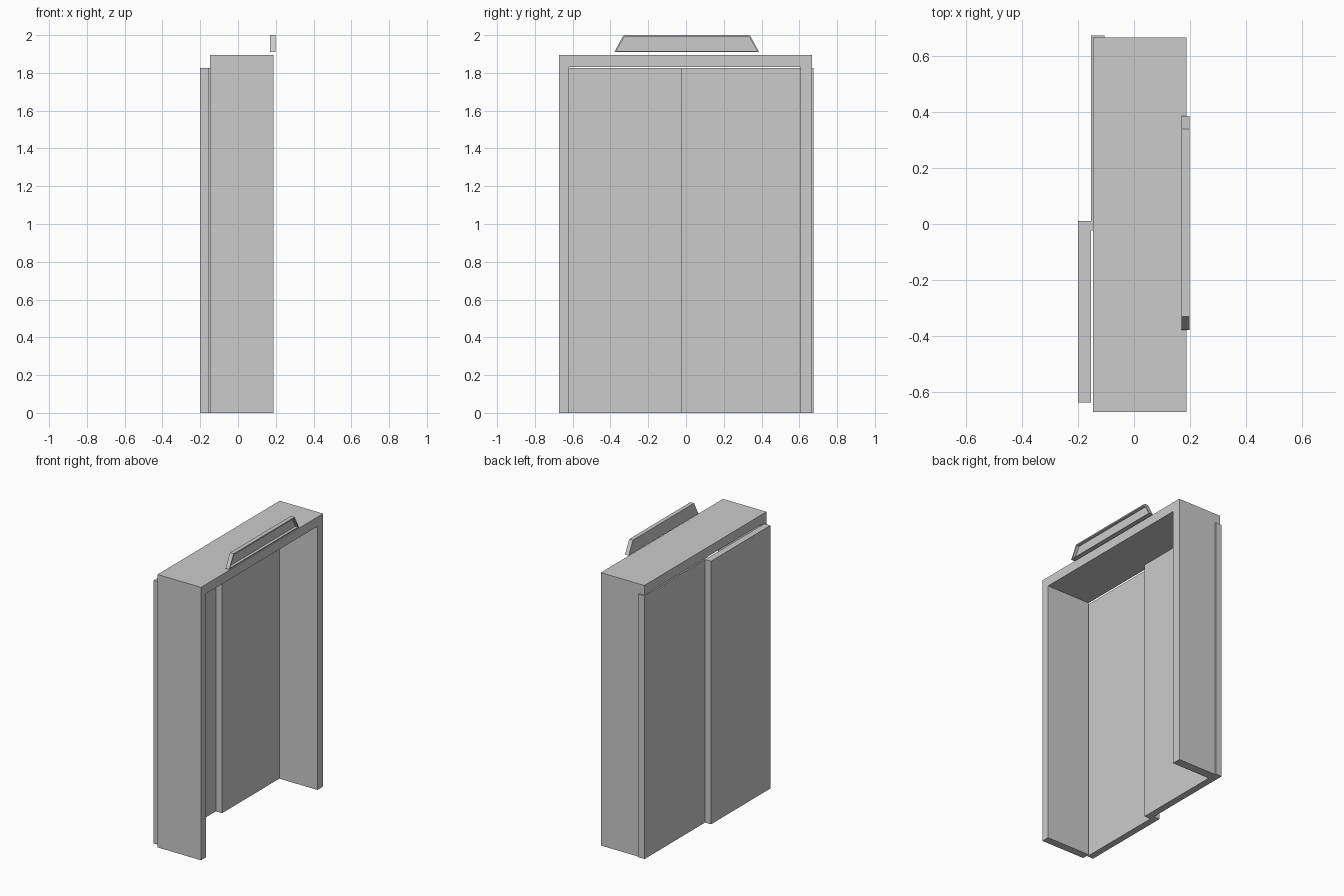
import bpy, bmesh

if "Cube" in bpy.data.objects:
    bpy.data.objects.remove(bpy.data.objects["Cube"])


def box(name, x0, x1, y0, y1, z0, z1):
    bm = bmesh.new()
    bmesh.ops.create_cube(bm, size=1)
    for v in bm.verts:
        v.co.x = x1 if v.co.x > 0 else x0
        v.co.y = y1 if v.co.y > 0 else y0
        v.co.z = z1 if v.co.z > 0 else z0
    return link(name, bm)


def link(name, bm):
    bmesh.ops.recalc_face_normals(bm, faces=bm.faces)
    mesh = bpy.data.meshes.new(name)
    bm.to_mesh(mesh)
    bm.free()
    ob = bpy.data.objects.new(name, mesh)
    bpy.context.collection.objects.link(ob)
    return ob


# Door frame: two jambs and a lintel
FX0, FX1, FY0, FY1 = -0.147, 0.187, -0.673, 0.667
HEAD, TOP = 1.83, 1.895
box("left_jamb", FX0, FX1, FY0, -0.619, 0, HEAD)
box("right_jamb", FX0, FX1, 0.605, FY1, 0, HEAD)
box("lintel", FX0, FX1, FY0, FY1, HEAD, TOP)

# Two overlapping sliding door panels behind the frame
box("inner_sliding_door", -0.154, -0.106, -0.023, 0.675, 0, 1.827)
box("outer_sliding_door", -0.200, -0.154, -0.639, 0.011, 0, 1.827)

# Trapezoid sign above the lintel, with a recessed front face
bm = bmesh.new()
outline = [(-0.379, 1.91), (0.387, 1.91), (0.339, 2.0), (-0.331, 2.0)]
front = bm.faces.new([bm.verts.new((0.170, y, z)) for y, z in outline])
ext = bmesh.ops.extrude_face_region(bm, geom=[front], use_keep_orig=True)
bmesh.ops.translate(bm, vec=(0.028, 0, 0),
                    verts=[g for g in ext["geom"] if isinstance(g, bmesh.types.BMVert)])
bmesh.ops.recalc_face_normals(bm, faces=bm.faces)
panel = max(bm.faces, key=lambda f: f.calc_center_median().x)
bmesh.ops.inset_region(bm, faces=[panel], thickness=0.011)
ext = bmesh.ops.extrude_face_region(bm, geom=[panel])
bmesh.ops.translate(bm, vec=(-0.02, 0, 0),
                    verts=[g for g in ext["geom"] if isinstance(g, bmesh.types.BMVert)])
if panel.is_valid:
    bmesh.ops.delete(bm, geom=[panel], context='FACES_ONLY')
link("overhead_sign", bm)
